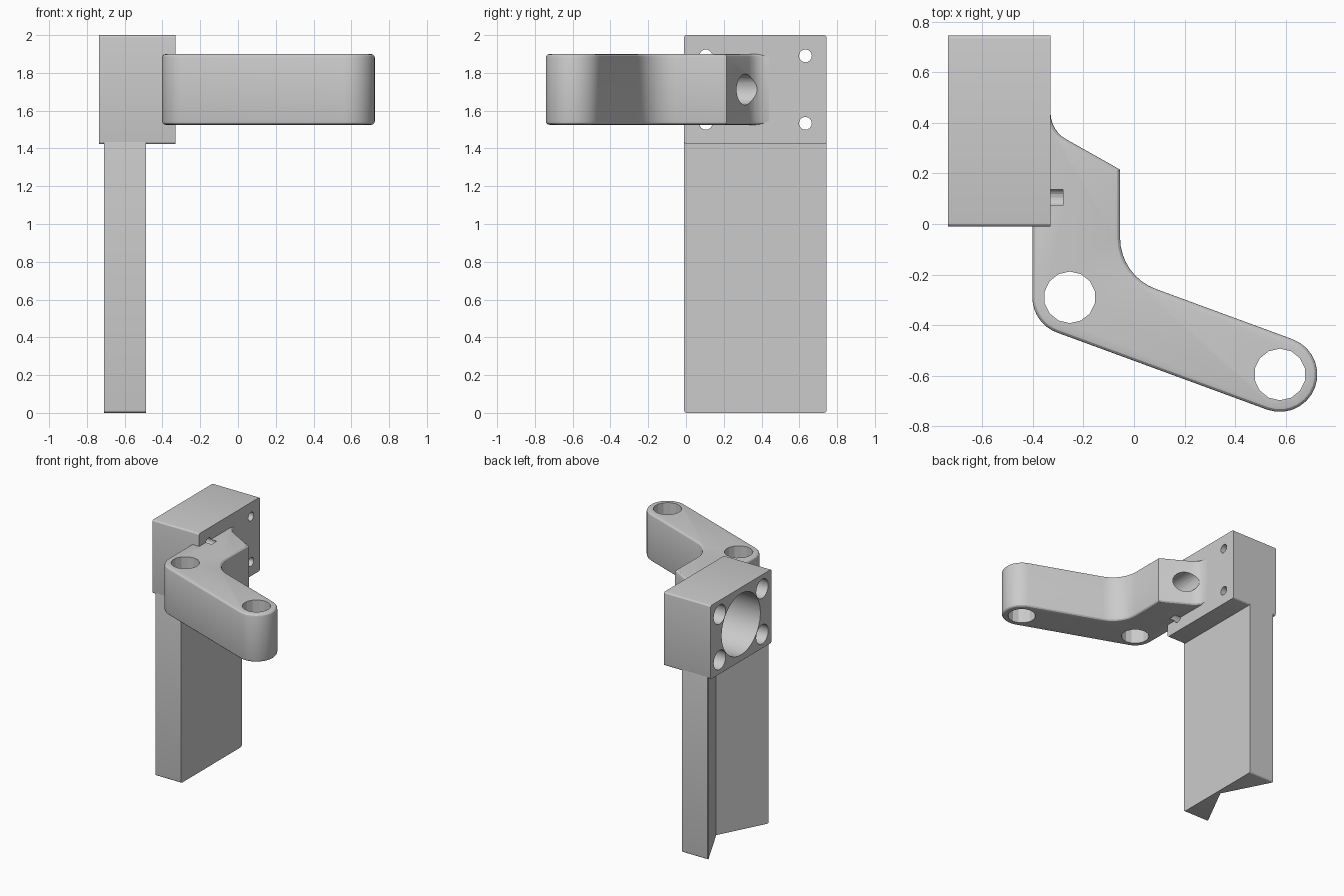
import bpy, bmesh, math
from mathutils import Vector

if "Cube" in bpy.data.objects:
    bpy.data.objects.remove(bpy.data.objects["Cube"])

grey = bpy.data.materials.new("plain_grey")
grey.diffuse_color = (0.6, 0.6, 0.6, 1)
grey.use_nodes = True
grey.node_tree.nodes["Principled BSDF"].inputs["Base Color"].default_value = grey.diffuse_color


def arc(cx, cy, r, a0, a1, n=8):
    """Points of an arc, angles in degrees."""
    angles = [math.radians(a0 + (a1 - a0) * i / n) for i in range(n + 1)]
    return [(cx + r * math.cos(a), cy + r * math.sin(a)) for a in angles]


def rounded_rect(u0, u1, v0, v1, r):
    return (arc(u1 - r, v1 - r, r, 0, 90, 4) + arc(u0 + r, v1 - r, r, 90, 180, 4)
            + arc(u0 + r, v0 + r, r, 180, 270, 4) + arc(u1 - r, v0 + r, r, 270, 360, 4))


def inset(pts, d):
    """Move a counter-clockwise profile inwards by d."""
    out = []
    for i, p in enumerate(pts):
        p = Vector(p)
        a = (p - Vector(pts[i - 1])).normalized()
        b = (Vector(pts[(i + 1) % len(pts)]) - p).normalized()
        na, nb = Vector((-a.y, a.x)), Vector((-b.y, b.x))
        out.append(tuple(p + (na + nb) * d / (1 + na.dot(nb))))
    return out


def loft(name, rings, axis="z"):
    """Closed solid from a stack of (profile, height) rings along z or x."""
    bm = bmesh.new()
    loops = [[bm.verts.new((p[0], p[1], h) if axis == "z" else (h, p[0], p[1]))
              for p in pts] for pts, h in rings]
    bm.faces.new(loops[0][::-1])
    bm.faces.new(loops[-1])
    n = len(loops[0])
    for low, high in zip(loops, loops[1:]):
        for i in range(n):
            j = (i + 1) % n
            bm.faces.new((low[i], low[j], high[j], high[i]))
    bmesh.ops.recalc_face_normals(bm, faces=bm.faces)
    mesh = bpy.data.meshes.new(name)
    bm.to_mesh(mesh)
    bm.free()
    obj = bpy.data.objects.new(name, mesh)
    bpy.context.collection.objects.link(obj)
    mesh.materials.append(grey)
    return obj


def rod(start, end, r, sides=32):
    """Cylinder cutter between two points."""
    a, b = Vector(start), Vector(end)
    bpy.ops.mesh.primitive_cylinder_add(vertices=sides, radius=r, depth=(b - a).length,
                                        location=(a + b) / 2)
    obj = bpy.context.object
    obj.name = "cutter"
    obj.rotation_euler = (b - a).to_track_quat("Z", "Y").to_euler()
    obj.hide_render = True
    obj.data.materials.append(grey)
    return obj


def cut(target, cutters):
    """Subtract cutters, trying another solver if one returns nothing."""
    bpy.context.view_layer.objects.active = target
    for c in cutters:
        before = target.data.copy()
        for solver in ("EXACT", "MANIFOLD", "FLOAT"):
            mod = target.modifiers.new("cut", "BOOLEAN")
            mod.operation, mod.solver, mod.object = "DIFFERENCE", solver, c
            bpy.ops.object.modifier_apply(modifier=mod.name)
            if len(target.data.polygons) > 5:
                break
            target.data = before.copy()


Y0, Y1 = -0.01, 0.745

# Mounting block and post: rounded side profiles extruded along x
side = rounded_rect(Y0, Y1, 1.423, 2.0, 0.015)
block = loft("mounting_block", [(side, -0.735), (side, -0.33)], "x")
side = rounded_rect(Y0, Y1, 0, 1.445, 0.015)
post = loft("post", [(side, -0.71), (side, -0.488)], "x")

# Bent arm with two rounded ends, flaring into the block, rims rounded over
A, B, R = (-0.254, -0.29), (0.577, -0.595), 0.148
profile = (arc(*A, R, 180, 250) + arc(*B, R, -110, 70, 14)
           + arc(0.16, -0.055, 0.215, 250, 180) + [(-0.055, 0.215)]
           + arc(-0.21, 0.44, 0.12, 241, 180, 6)
           + [(-0.36, 0.44), (-0.36, 0.03), (-0.402, 0.03)])
rim = 0.02
steps = [math.radians(a) for a in (0, 30, 60, 90)]
lower = [(inset(profile, rim * (1 - math.sin(a))), 1.525 + rim * (1 - math.cos(a))) for a in steps]
upper = [(p, 1.525 + 1.9 - z) for p, z in reversed(lower)]
arm = loft("bent_arm", lower + upper)

# Cutters: V groove, arm pin holes, large bore, clamp screw, mounting screws
notch = [(-0.75, Y0 - 0.07), (-0.52, 0.368), (-0.75, Y1 + 0.07)]
groove = loft("cutter", [(notch, -0.1), (notch, 1.424)])
pins = [rod((x, y, 1.4), (x, y, 2.1), 0.102, 14) for x, y in (A, B)]
bore = rod((-0.8, 0.368, 1.712), (-0.40, 0.368, 1.712), 0.24, 48)
clamp = [rod((-0.23, 0.6, 1.712), (-0.23, 0.035, 1.712), 0.082, 24),
         rod((-0.23, 0.1, 1.712), (-0.23, -0.25, 1.712), 0.05, 20)]
corners = [(y, z) for y in (0.105, 0.632) for z in (1.533, 1.89)]
screws = [rod((-0.8, y, z), (-0.28, y, z), 0.034, 16) for y, z in corners]
heads = [rod((-0.8, y, z), (-0.50, y, z), 0.075, 24) for y, z in corners]

cut(post, [groove])
cut(block, [bore] + heads + screws)
cut(arm, pins + clamp + screws[:2])

for c in [groove, bore] + clamp + pins + screws + heads:
    bpy.data.objects.remove(c)

# Smooth the curved walls, keep flats and rims crisp
bpy.ops.object.select_all(action="DESELECT")
for o in (block, post, arm):
    o.select_set(True)
bpy.context.view_layer.objects.active = block
bpy.ops.object.shade_smooth_by_angle(angle=math.radians(20))
